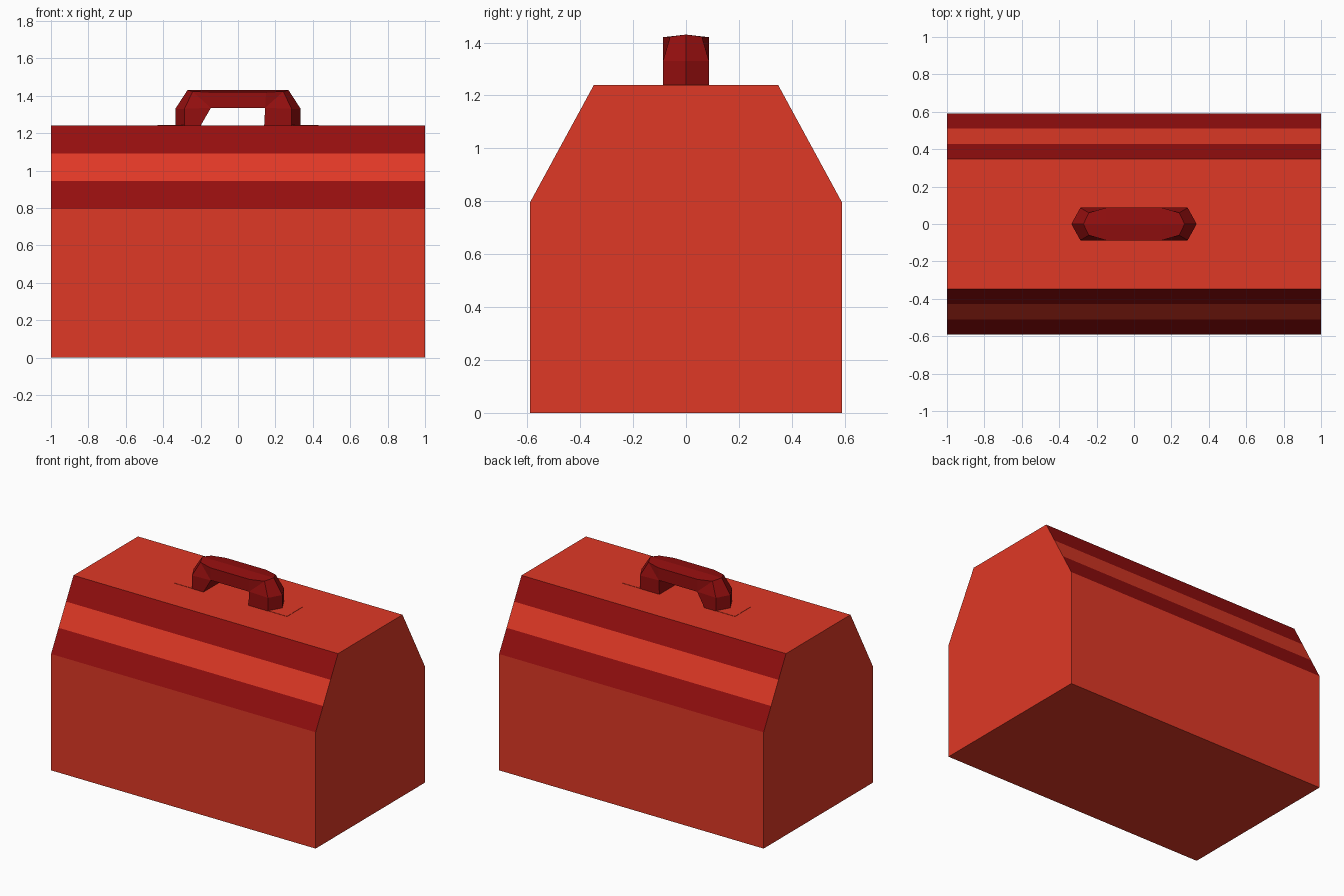
import bpy, bmesh
from mathutils import Vector

if "Cube" in bpy.data.objects:
    bpy.data.objects.remove(bpy.data.objects["Cube"])


def material(name, rgb):
    m = bpy.data.materials.new(name)
    m.diffuse_color = (*rgb, 1)
    m.use_nodes = True
    m.node_tree.nodes["Principled BSDF"].inputs["Base Color"].default_value = m.diffuse_color
    return m


red = material("bright red", (0.74, 0.040, 0.019))
dark = material("dark red", (0.295, 0.0045, 0.0045))


def finish(bm, name, mats):
    bmesh.ops.remove_doubles(bm, verts=bm.verts, dist=0.0001)
    bmesh.ops.recalc_face_normals(bm, faces=bm.faces)
    mesh = bpy.data.meshes.new(name)
    bm.to_mesh(mesh)
    bm.free()
    for m in mats:
        mesh.materials.append(m)
    ob = bpy.data.objects.new(name, mesh)
    bpy.context.collection.objects.link(ob)
    return ob


def loft(rings):
    """Skin closed rings of points and cap both ends."""
    bm = bmesh.new()
    loops = [[bm.verts.new(p) for p in r] for r in rings]
    n = len(loops[0])
    for a, b in zip(loops, loops[1:]):
        for i in range(n):
            j = (i + 1) % n
            bm.faces.new((a[i], a[j], b[j], b[i]))
    bm.faces.new(loops[0])
    bm.faces.new(loops[-1][::-1])
    return bm


# Box body: extruded profile whose sloped shoulders are cut into three bands
shoulder = [Vector((0.59, 0.795)).lerp(Vector((0.348, 1.24)), i / 3) for i in range(4)]
half = [(0.59, 0)] + [tuple(p) for p in shoulder]
profile = half + [(-y, z) for y, z in reversed(half)]
bm = loft([[(x, y, z) for y, z in profile] for x in (-1, 1)])
bm.normal_update()
for f in bm.faces:
    sloped = 0.1 < abs(f.normal.z) < 0.9
    middle = 0.94 < f.calc_center_median().z < 1.09
    f.material_index = 1 if sloped and not middle else 0
finish(bm, "toolbox_body", [red, dark])

# Handle: stations of inner (x, z), side (x, y, z) and outer ridge (x, z)
left = [
    ((-0.20, 1.24), (-0.287, 0.087, 1.24), (-0.335, 1.24)),
    ((-0.145, 1.335), (-0.287, 0.087, 1.33), (-0.335, 1.33)),
    ((-0.145, 1.335), (-0.242, 0.06, 1.422), (-0.27, 1.43)),
    ((-0.145, 1.335), (-0.15, 0.087, 1.42), (-0.15, 1.43)),
]
right = [((-i[0], i[1]), (-s[0], s[1], s[2]), (-o[0], o[1])) for i, s, o in reversed(left)]
right[-1] = ((0.14, 1.24),) + right[-1][1:]
rings = []
for (ix, iz), (sx, sy, sz), (ox, oz) in left + right:
    rings.append([(ix, -0.087, iz), (sx, -sy, sz), (ox, 0, oz), (sx, sy, sz), (ix, 0.087, iz)])
finish(loft(rings), "carry_handle", [dark])

# Thin mounting plates at the handle feet
for side, name in ((-1, "left_handle_plate"), (1, "right_handle_plate")):
    bm = loft([[(side * x, y, z) for x, y in ((0.2, -0.085), (0.43, -0.085), (0.43, 0.085), (0.2, 0.085))]
               for z in (1.238, 1.242)])
    finish(bm, name, [red])
